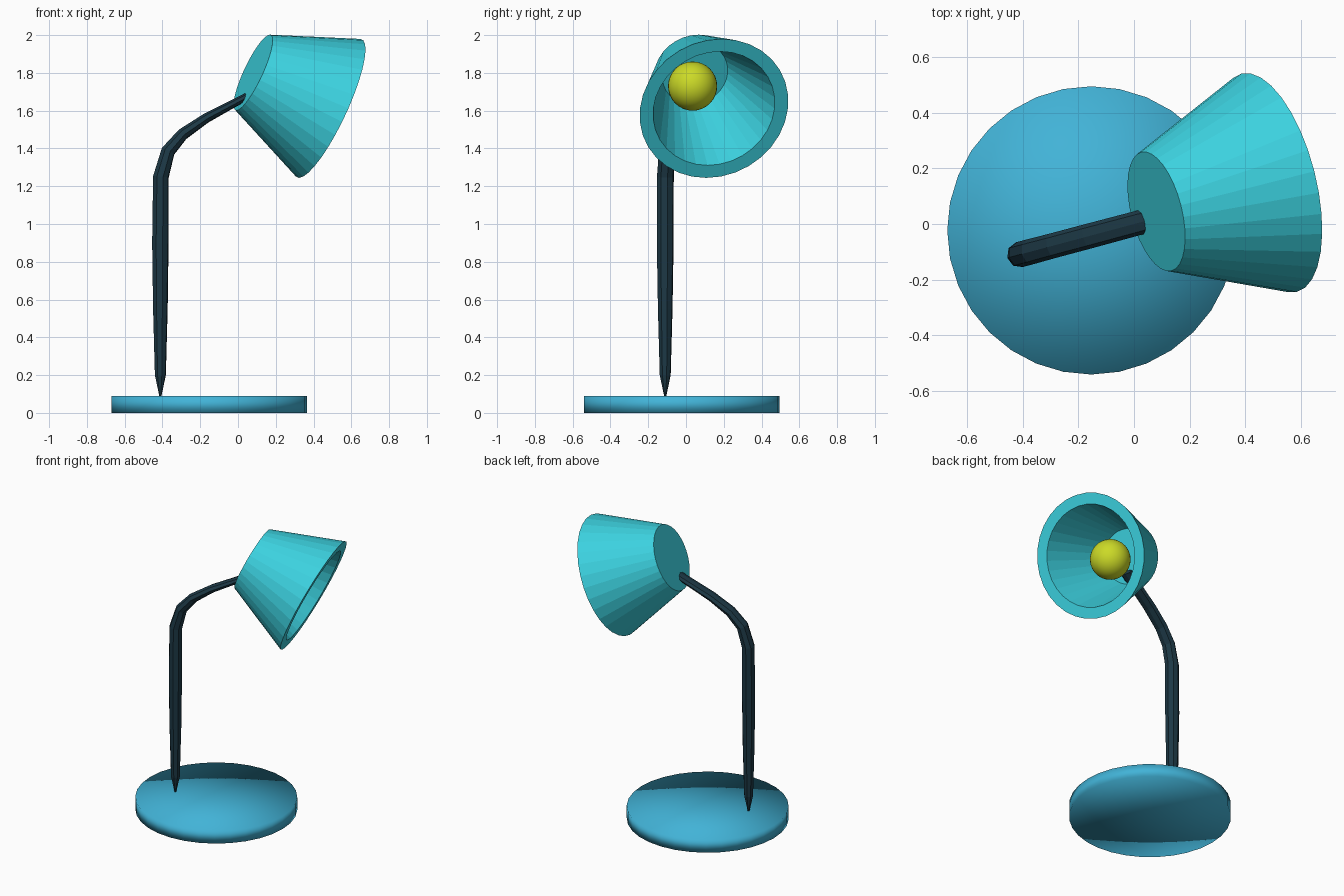
import bpy, bmesh, math
from mathutils import Vector

if "Cube" in bpy.data.objects:
    bpy.data.objects.remove(bpy.data.objects["Cube"])


def finish(obj, color, smooth):
    mat = bpy.data.materials.new(obj.name + "_color")
    mat.diffuse_color = (*color, 1)
    mat.use_nodes = True
    mat.node_tree.nodes["Principled BSDF"].inputs["Base Color"].default_value = mat.diffuse_color
    obj.data.materials.append(mat)
    for p in obj.data.polygons:
        p.use_smooth = smooth


def rings_to_object(name, rings, cap_start=True, cap_end=True):
    """Skin a list of equal-length vertex rings into a mesh."""
    bm = bmesh.new()
    vr = [[bm.verts.new(p) for p in ring] for ring in rings]
    n = len(vr[0])
    for a, b in zip(vr, vr[1:]):
        for i in range(n):
            j = (i + 1) % n
            bm.faces.new((a[i], a[j], b[j], b[i]))
    if cap_start:
        bm.faces.new(vr[0][::-1])
    if cap_end:
        bm.faces.new(vr[-1])
    bmesh.ops.recalc_face_normals(bm, faces=bm.faces)
    me = bpy.data.meshes.new(name)
    bm.to_mesh(me)
    bm.free()
    obj = bpy.data.objects.new(name, me)
    bpy.context.collection.objects.link(obj)
    return obj


def ring(center, u, v, ru, rv, n):
    return [Vector(center) + u * ru * math.cos(2 * math.pi * i / n)
            + v * rv * math.sin(2 * math.pi * i / n) for i in range(n)]


# Base disc, smooth over the rim
bpy.ops.mesh.primitive_cylinder_add(vertices=32, radius=0.517, depth=0.09,
                                    end_fill_type='TRIFAN',
                                    location=(-0.153, -0.023, 0.045))
base = bpy.context.object
base.name = "base"
finish(base, (0.054, 0.45, 0.68), True)

# Bent arm: (distance along bend plane, height, in-plane radius, side radius)
path = [(0.0, 0.085, 0.005, 0.005), (0.0, 0.2, 0.03, 0.03),
        (0.0, 0.55, 0.04, 0.04), (0.0, 0.9, 0.045, 0.046),
        (0.003, 1.25, 0.043, 0.046), (0.042, 1.385, 0.038, 0.046),
        (0.122, 1.475, 0.032, 0.045), (0.25, 1.56, 0.026, 0.045),
        (0.45, 1.663, 0.02, 0.044), (0.51, 1.694, 0.02, 0.042)]
out = Vector((0.966, 0.258, 0))
side = Vector((-0.258, 0.966, 0))
up = Vector((0, 0, 1))
pts = [Vector((-0.411, -0.11, 0)) + out * d + up * z for d, z, _, _ in path]
rings = []
for i, (_, _, rp, rs) in enumerate(path):
    t = (pts[min(i + 1, len(pts) - 1)] - pts[max(i - 1, 0)]).normalized()
    rings.append(ring(pts[i], side.cross(t).normalized(), side, rp, rs, 8))
arm = rings_to_object("arm", rings)
finish(arm, (0.012, 0.04, 0.06), False)

# Thick-walled conical shade, open toward the front
back = Vector((0.08, 0.045, 1.802))
axis = Vector((0.405, 0.103, -0.19))
length = axis.length
axis.normalize()
u = axis.cross(up).normalized()
v = u.cross(axis)
profile = [(0, 0.22), (length, 0.404), (length, 0.331), (0.012, 0.178)]
shade = rings_to_object("shade", [ring(back + axis * d, u, v, r, r, 32)
                                  for d, r in profile])
finish(shade, (0.045, 0.64, 0.74), False)

# Bulb
bpy.ops.mesh.primitive_uv_sphere_add(segments=32, ring_count=16, radius=0.13,
                                     location=(0.227, 0.035, 1.73))
bulb = bpy.context.object
bulb.name = "bulb"
finish(bulb, (0.6, 0.7, 0.02), True)
